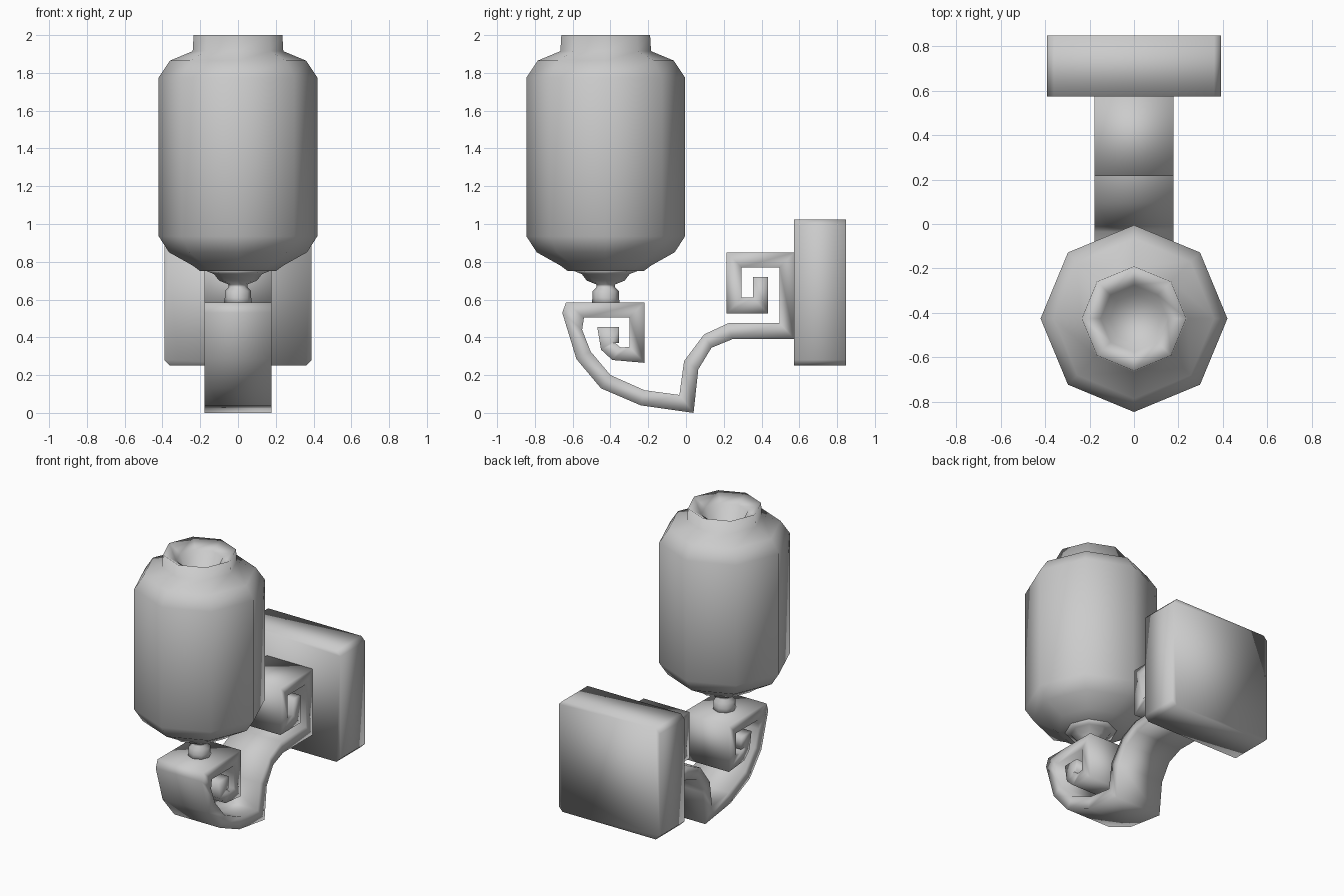
import bpy, bmesh, math

if "Cube" in bpy.data.objects:
    bpy.data.objects.remove(bpy.data.objects["Cube"])

AXIS_Y = -0.425


def finish(name, bm):
    bmesh.ops.recalc_face_normals(bm, faces=bm.faces)
    me = bpy.data.meshes.new(name)
    bm.to_mesh(me)
    bm.free()
    for p in me.polygons:
        p.use_smooth = True
    ob = bpy.data.objects.new(name, me)
    bpy.context.collection.objects.link(ob)
    return ob


def lathe(name, profile, sides=8):
    """Revolve (radius, z) points about the lamp axis and cap both ends."""
    bm = bmesh.new()
    rings = []
    for r, z in profile:
        rings.append([bm.verts.new((r * math.cos(2 * math.pi * i / sides),
                                    AXIS_Y + r * math.sin(2 * math.pi * i / sides), z))
                      for i in range(sides)])
    for a, b in zip(rings, rings[1:]):
        for i in range(sides):
            j = (i + 1) % sides
            bm.faces.new((a[i], a[j], b[j], b[i]))
    bm.faces.new(rings[0])
    bm.faces.new(rings[-1])
    return finish(name, bm)


def strip(name, pairs, half):
    """Solid band across x, from paired (outer y, z, inner y, z) points."""
    bm = bmesh.new()
    secs = []
    for oy, oz, iy, iz in pairs:
        secs.append([bm.verts.new(c) for c in ((-half, oy, oz), (half, oy, oz),
                                               (half, iy, iz), (-half, iy, iz))])
    for a, b in zip(secs, secs[1:]):
        for i in range(4):
            j = (i + 1) % 4
            bm.faces.new((a[i], a[j], b[j], b[i]))
    bm.faces.new(secs[0])
    bm.faces.new(secs[-1])
    return finish(name, bm)


# Lamp shade with open, recessed mouth
lathe("lamp_shade", [(0.20, 0.75), (0.24, 0.78), (0.365, 0.85), (0.42, 0.935),
                     (0.42, 1.775), (0.36, 1.865), (0.24, 1.915), (0.235, 2.0),
                     (0.15, 1.95), (0.11, 1.86)])

# Turned stem under the shade
lathe("lamp_stem", [(0.19, 0.76), (0.127, 0.735), (0.10, 0.70), (0.05, 0.68),
                    (0.05, 0.665), (0.07, 0.645), (0.07, 0.61), (0.075, 0.575)])

# Scrolled arm: front curl, S-sweep, rear square curl
strip("scroll_arm", [
    (-0.355, 0.455, -0.355, 0.37), (-0.47, 0.455, -0.395, 0.37),
    (-0.45, 0.335, -0.375, 0.37), (-0.39, 0.28, -0.345, 0.345),
    (-0.22, 0.265, -0.30, 0.35), (-0.22, 0.585, -0.30, 0.505),
    (-0.635, 0.585, -0.54, 0.505), (-0.655, 0.53, -0.55, 0.44),
    (-0.58, 0.285, -0.505, 0.325), (-0.45, 0.13, -0.40, 0.20),
    (-0.24, 0.04, -0.22, 0.12), (0.04, 0.0, -0.035, 0.095),
    (0.065, 0.23, -0.01, 0.275), (0.135, 0.345, 0.095, 0.415),
    (0.245, 0.39, 0.225, 0.475), (0.575, 0.39, 0.495, 0.475),
    (0.575, 0.85, 0.495, 0.77), (0.215, 0.85, 0.295, 0.77),
    (0.215, 0.525, 0.295, 0.61), (0.435, 0.525, 0.355, 0.61),
    (0.435, 0.72, 0.355, 0.72)], 0.177)

# Wall plate with chamfered corners
bm = bmesh.new()
x0, z0, z1, c = 0.39, 0.25, 1.025, 0.03
outline = [(-x0 + c, z0), (x0 - c, z0), (x0, z0 + c), (x0, z1 - c),
           (x0 - c, z1), (-x0 + c, z1), (-x0, z1 - c), (-x0, z0 + c)]
face = bm.faces.new([bm.verts.new((x, 0.572, z)) for x, z in outline])
ext = bmesh.ops.extrude_face_region(bm, geom=[face])
bmesh.ops.translate(bm, vec=(0, 0.275, 0),
                    verts=[g for g in ext["geom"] if isinstance(g, bmesh.types.BMVert)])
if face.is_valid and all(len(e.link_faces) > 2 for e in face.edges):
    bm.faces.remove(face)
elif not all(len(e.link_faces) == 2 for e in bm.edges):
    bmesh.ops.holes_fill(bm, edges=bm.edges, sides=0)
finish("wall_plate", bm)
